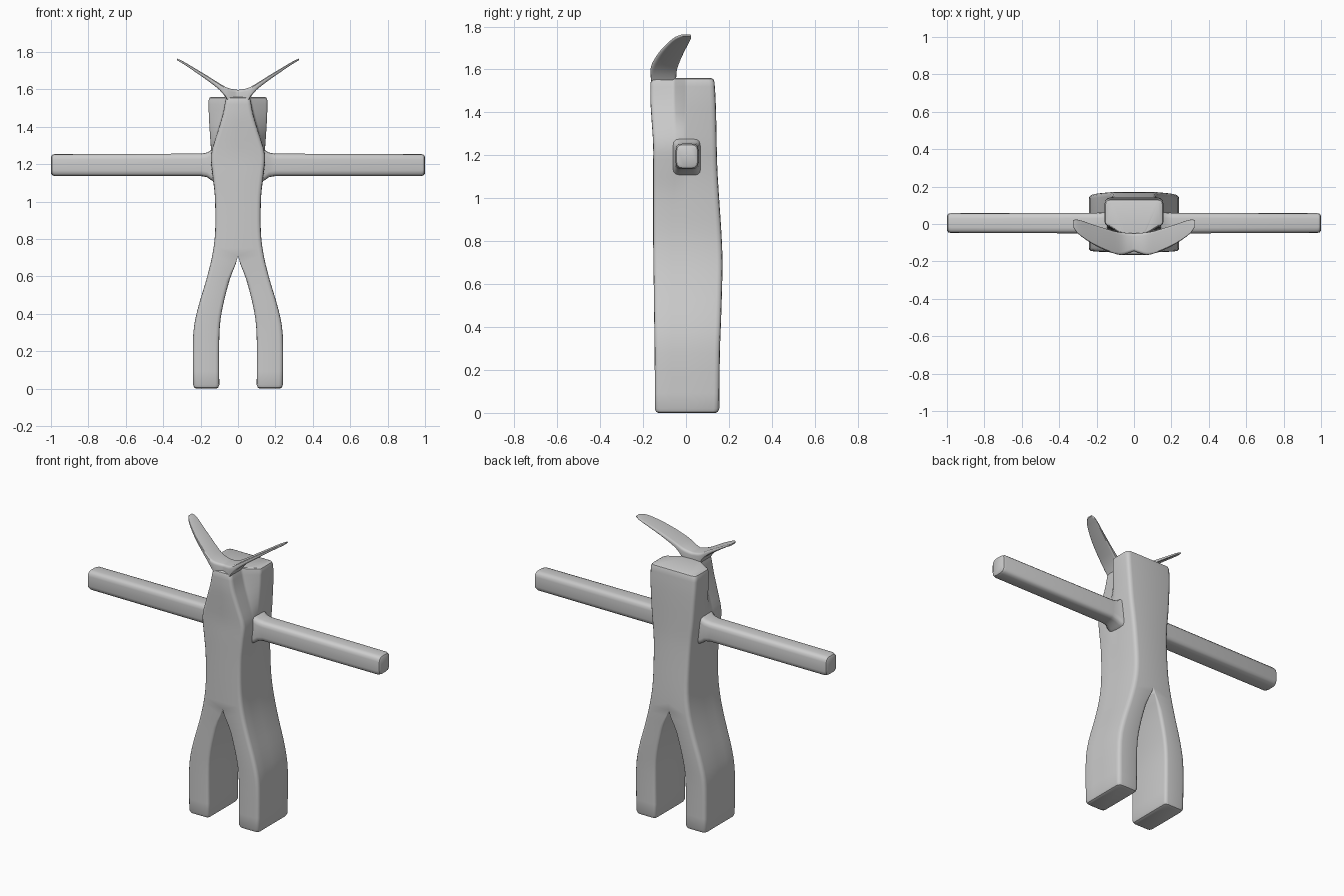
import bpy, bmesh, math
from mathutils import Vector

if "Cube" in bpy.data.objects:
    bpy.data.objects.remove(bpy.data.objects["Cube"])

mat = bpy.data.materials.new("plain grey")
mat.diffuse_color = (0.6, 0.6, 0.6, 1)
mat.use_nodes = True
mat.node_tree.nodes["Principled BSDF"].inputs["Base Color"].default_value = mat.diffuse_color


def smooth_rows(rows, steps=3):
    """Catmull-Rom interpolation between rows of section numbers."""
    out = []
    for i in range(len(rows) - 1):
        p = [rows[max(i - 1, 0)], rows[i], rows[i + 1], rows[min(i + 2, len(rows) - 1)]]
        for s in range(steps):
            t = s / steps
            out.append([0.5 * (2 * b + (c - a) * t + (2 * a - 5 * b + 4 * c - d) * t * t
                               + (3 * b - a - 3 * c + d) * t ** 3) for a, b, c, d in zip(*p)])
    return out + [list(rows[-1])]


def round_polygon(points, radii, n=3):
    """Polygon with every corner cut to n + 1 points of a rounded curve."""
    out = []
    for i, (p, r) in enumerate(zip(points, radii)):
        p = Vector(p)
        a, b = Vector(points[i - 1]) - p, Vector(points[(i + 1) % len(points)]) - p
        a, b = p + a.normalized() * r, p + b.normalized() * r
        for k in range(n + 1):
            t = k / n
            out.append(a * (1 - t) ** 2 + p * (2 * t * (1 - t)) + b * t * t)
    return out


def loft(name, rings):
    """Skin the rings, open the middle plane and mirror across x."""
    bm = bmesh.new()
    vs = [[bm.verts.new(co) for co in ring] for ring in rings]
    n = len(vs[0])
    for a, b in zip(vs, vs[1:]):
        for i in range(n):
            j = (i + 1) % n
            bm.faces.new((a[i], a[j], b[j], b[i]))
    bm.faces.new(vs[0][::-1])
    bm.faces.new(vs[-1])
    bmesh.ops.remove_doubles(bm, verts=bm.verts, dist=0.0004)
    middle = [f for f in bm.faces if all(abs(v.co.x) < 0.001 for v in f.verts)]
    bmesh.ops.delete(bm, geom=middle, context='FACES')
    bmesh.ops.recalc_face_normals(bm, faces=bm.faces)
    # an open half needs its direction checked against its own centre
    centre = sum((v.co for v in bm.verts), Vector()) / len(bm.verts)
    if sum((f.calc_center_median() - centre).dot(f.normal) * f.calc_area() for f in bm.faces) < 0:
        bmesh.ops.reverse_faces(bm, faces=bm.faces)
    mesh = bpy.data.meshes.new(name)
    bm.to_mesh(mesh)
    bm.free()
    mesh.materials.append(mat)
    obj = bpy.data.objects.new(name, mesh)
    bpy.context.collection.objects.link(obj)
    mirror = obj.modifiers.new("mirror", 'MIRROR')
    mirror.merge_threshold = 0.001
    bpy.ops.object.select_all(action='DESELECT')
    obj.select_set(True)
    bpy.context.view_layer.objects.active = obj
    bpy.ops.object.shade_smooth_by_angle(angle=math.radians(35))
    return obj


# Body and legs: z, inner x, front x, waist x, back x, front y, back y, inner radius
body_rows = [
    (0.02, 0.10, 0.24, 0.24, 0.24, -0.145, 0.155, 0.02),
    (0.28, 0.10, 0.24, 0.24, 0.24, -0.146, 0.158, 0.02),
    (0.42, 0.085, 0.217, 0.217, 0.217, -0.148, 0.163, 0.02),
    (0.58, 0.045, 0.17, 0.17, 0.17, -0.15, 0.168, 0.02),
    (0.71, 0.0, 0.138, 0.138, 0.138, -0.152, 0.17, 0.0),
    (0.84, 0.0, 0.122, 0.122, 0.122, -0.153, 0.165, 0.0),
    (1.02, 0.0, 0.123, 0.123, 0.123, -0.153, 0.153, 0.0),
    (1.14, 0.0, 0.135, 0.137, 0.13, -0.153, 0.146, 0.0),
    (1.25, 0.0, 0.143, 0.145, 0.142, -0.153, 0.143, 0.0),
    (1.36, 0.0, 0.112, 0.115, 0.15, -0.16, 0.141, 0.0),
    (1.46, 0.0, 0.082, 0.085, 0.156, -0.166, 0.138, 0.0),
    (1.54, 0.0, 0.068, 0.066, 0.157, -0.165, 0.133, 0.0),
]


def body_ring(row, z=None, inset=0.0):
    h, xi, xf, xm, xb, yf, yb, ri = row
    xi, ri = max(xi, 0), min(max(ri, 0), 0.02)
    g = inset if xi > 0.01 else 0
    pts = [(xi + g, yf + inset), (xf - inset, yf + inset), (xm - inset, -0.055),
           (xb - inset, 0.0), (xb - inset, yb - inset), (xi + g, yb - inset)]
    ring = round_polygon(pts, [ri, 0.022, 0.012, 0.012, 0.025, ri])
    return [(p.x, p.y, h if z is None else z) for p in ring]


rows = smooth_rows(body_rows)
loft("body_and_legs",
     [body_ring(rows[0], 0.0, 0.016), body_ring(rows[0], 0.005, 0.006)]
     + [body_ring(r) for r in rows]
     + [body_ring(rows[-1], 1.555, 0.005), body_ring(rows[-1], 1.56, 0.016)])


def side_ring(x, y0, y1, z0, z1, r):
    r = min(r, (y1 - y0) * 0.49, (z1 - z0) * 0.49)
    ring = round_polygon([(y0, z0), (y1, z0), (y1, z1), (y0, z1)], [r] * 4)
    return [(x, p.x, p.y) for p in ring]


# Arms with a flared root
arm_rows = [
    (0.11, -0.064, 0.07, 1.10, 1.285, 0.025),
    (0.145, -0.06, 0.066, 1.115, 1.275, 0.03),
    (0.165, -0.053, 0.062, 1.13, 1.262, 0.03),
    (0.20, -0.05, 0.06, 1.136, 1.256, 0.03),
    (0.98, -0.048, 0.058, 1.136, 1.254, 0.03),
    (0.994, -0.044, 0.054, 1.141, 1.249, 0.03),
    (1.0, -0.034, 0.044, 1.151, 1.239, 0.025),
]
loft("arms", [side_ring(*r) for r in arm_rows])

# Head crest spreading into two thin swept blades
crest_rows = [
    (0.0, -0.145, -0.05, 1.50, 1.597, 0.015),
    (0.035, -0.157, -0.048, 1.51, 1.602, 0.015),
    (0.065, -0.165, -0.045, 1.555, 1.612, 0.015),
    (0.10, -0.16, -0.04, 1.598, 1.632, 0.012),
    (0.16, -0.138, -0.022, 1.645, 1.67, 0.012),
    (0.22, -0.108, -0.003, 1.687, 1.706, 0.01),
    (0.28, -0.068, 0.018, 1.728, 1.742, 0.007),
    (0.31, -0.04, 0.024, 1.746, 1.758, 0.006),
    (0.326, -0.015, 0.02, 1.756, 1.764, 0.004),
]
loft("head_crest", [side_ring(*r) for r in smooth_rows(crest_rows, 2)])
